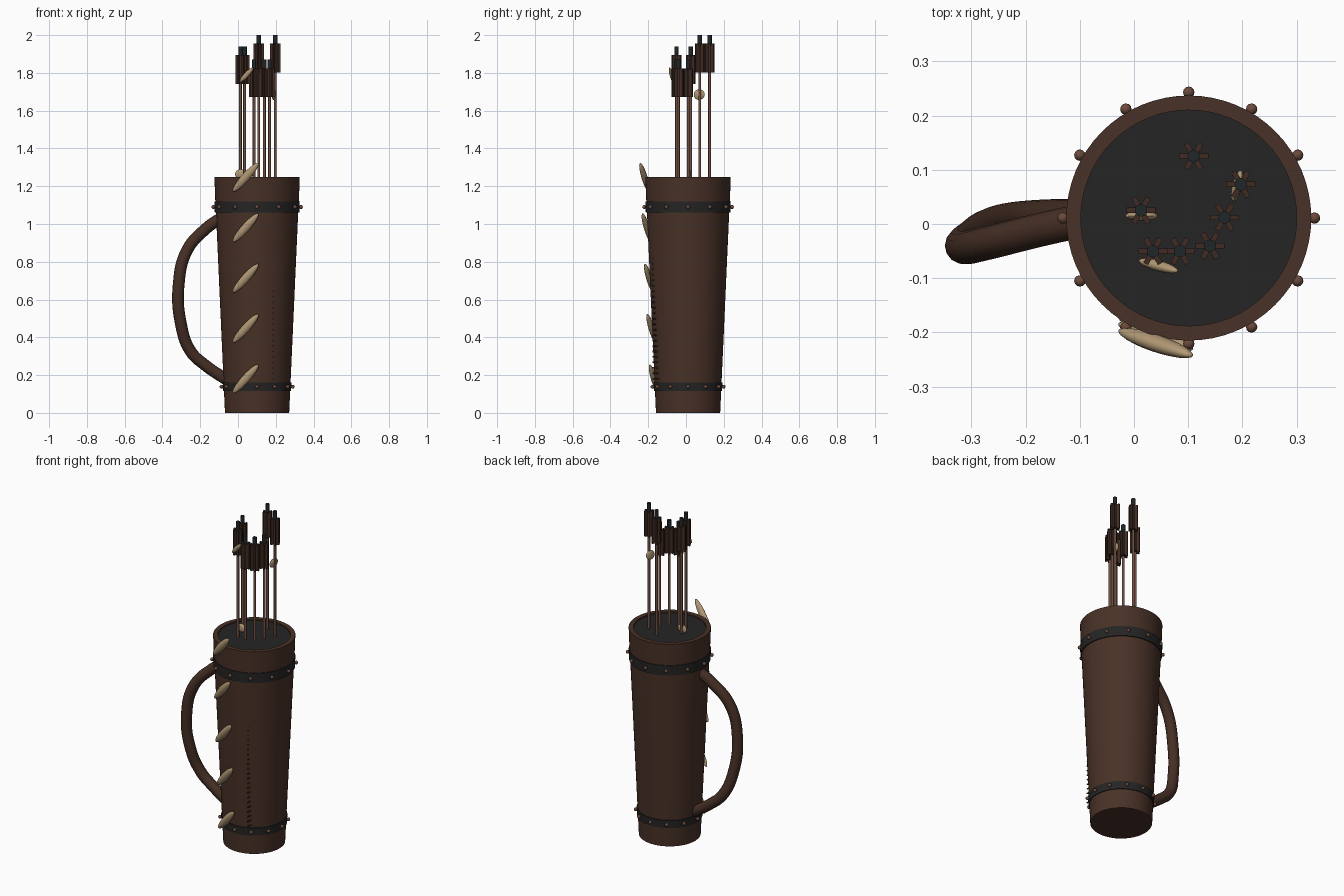
import bpy, bmesh, math
from mathutils import Vector, Matrix

if "Cube" in bpy.data.objects:
    bpy.data.objects.remove(bpy.data.objects["Cube"])

CX, CY = 0.101, 0.011          # quiver axis


def mat(name, rgb):
    m = bpy.data.materials.new(name)
    m.diffuse_color = (*rgb, 1)
    m.use_nodes = True
    m.node_tree.nodes["Principled BSDF"].inputs["Base Color"].default_value = m.diffuse_color
    return m


LEATHER = mat("brown leather", (0.066, 0.031, 0.020))
STRAP = mat("strap leather", (0.060, 0.028, 0.018))
BLACK = mat("black leather", (0.018, 0.018, 0.018))
COPPER = mat("copper rivet", (0.15, 0.07, 0.045))
WOOD = mat("arrow wood", (0.16, 0.08, 0.055))
FEATHER = mat("dark feather", (0.05, 0.024, 0.016))
NOCK = mat("nock", (0.014, 0.019, 0.022))
BONE = mat("pale bone", (0.45, 0.32, 0.18))


def finish(name, bm, material, smooth=True):
    bmesh.ops.recalc_face_normals(bm, faces=bm.faces)
    me = bpy.data.meshes.new(name)
    bm.to_mesh(me)
    bm.free()
    me.materials.append(material)
    ob = bpy.data.objects.new(name, me)
    bpy.context.collection.objects.link(ob)
    if smooth:
        bpy.context.view_layer.objects.active = ob
        ob.select_set(True)
        bpy.ops.object.shade_smooth_by_angle(angle=math.radians(40))
        ob.select_set(False)
    return ob


def lathe(name, profile, material, closed=False, n=64):
    """Spin an (r, z) profile around the quiver axis."""
    bm = bmesh.new()
    rings = [[bm.verts.new((CX + r * math.cos(2 * math.pi * i / n),
                            CY + r * math.sin(2 * math.pi * i / n), z))
              for i in range(n)] for r, z in profile]
    pairs = list(zip(rings, rings[1:]))
    if closed:
        pairs.append((rings[-1], rings[0]))
    for a, b in pairs:
        for i in range(n):
            j = (i + 1) % n
            bm.faces.new((a[i], a[j], b[j], b[i]))
    if not closed:
        bm.faces.new(rings[0])
        bm.faces.new(rings[-1])
    return finish(name, bm, material)


def cyl(bm, p, r, z0, z1, n=12):
    bmesh.ops.create_cone(bm, cap_ends=True, segments=n, radius1=r, radius2=r, depth=z1 - z0,
                          matrix=Matrix.Translation((p[0], p[1], (z0 + z1) / 2)))


def radius(z):
    return 0.170 + 0.045 * z


# quiver body, collar and dark filling
lathe("quiver_body", [(0.170, 0), (radius(1.1), 1.1)], LEATHER)
lathe("quiver_collar", [(0.219, 1.06), (0.226, 1.25), (0.199, 1.25), (0.199, 1.08)], LEATHER, True)
lathe("quiver_opening", [(0.2, 1.09), (0.2, 1.242)], BLACK)

# riveted bands
for name, z0, z1, r0, r1 in (("lower", 0.115, 0.162, 0.180, 0.182), ("upper", 1.06, 1.12, 0.224, 0.226)):
    lathe(name + "_band", [(r0, z0), (r1, z1), (r1 - 0.02, z1), (r0 - 0.02, z0)], BLACK, True)
    bm = bmesh.new()
    for i in range(12):
        a = i * math.pi / 6
        r = (r0 + r1) / 2 + 0.007
        bmesh.ops.create_uvsphere(bm, u_segments=12, v_segments=8, radius=0.0105,
                                  matrix=Matrix.Translation((CX + r * math.cos(a), CY + r * math.sin(a), (z0 + z1) / 2)))
    finish(name + "_rivets", bm, COPPER)

# front stitching
bm = bmesh.new()
for i in range(25):
    m = Matrix.Translation((0.187, -0.16, 0.18 + i * 0.029)) @ Matrix.Rotation(math.pi / 2, 4, 'X')
    bmesh.ops.create_cone(bm, cap_ends=True, segments=8, radius1=0.004, radius2=0.004, depth=0.034, matrix=m)
finish("front_stitches", bm, LEATHER)

# carrying strap
path = [(-0.07, 0.012, 1.045), (-0.17, -0.010, 0.975), (-0.27, -0.035, 0.86), (-0.314, -0.043, 0.68),
        (-0.302, -0.025, 0.47), (-0.25, 0.004, 0.325), (-0.17, 0.014, 0.25), (-0.06, 0.014, 0.175)]
cu = bpy.data.curves.new("carry_strap", 'CURVE')
cu.dimensions = '3D'
cu.bevel_depth = 0.031
cu.bevel_resolution = 5
cu.use_fill_caps = True
sp = cu.splines.new('BEZIER')
sp.bezier_points.add(len(path) - 1)
for bp, p in zip(sp.bezier_points, path):
    bp.co = p
    bp.handle_left_type = bp.handle_right_type = 'AUTO'
cu.materials.append(STRAP)
bpy.context.collection.objects.link(bpy.data.objects.new("carry_strap", cu))

# arrows: x, y, height of the tip of the nock
arrows = [(0.11, 0.125, 2.0), (0.197, 0.073, 2.0), (0.013, 0.025, 1.94), (0.035, -0.05, 1.94),
          (0.167, 0.012, 1.87), (0.14, -0.04, 1.87), (0.085, -0.05, 1.87)]
shafts, vanes, nocks = bmesh.new(), bmesh.new(), bmesh.new()
for x, y, top in arrows:
    cyl(shafts, (x, y), 0.0075, 1.22, top - 0.04)
    cyl(nocks, (x, y), 0.0115, top - 0.055, top)
    for k in range(6):
        m = (Matrix.Translation((x, y, top - 0.122)) @ Matrix.Rotation(k * math.pi / 3, 4, 'Z')
             @ Matrix.Translation((0.016, 0, 0)) @ Matrix.Diagonal((0.022, 0.010, 0.153, 1)))
        bmesh.ops.create_cube(vanes, size=1, matrix=m)
finish("arrow_shafts", shafts, WOOD)
finish("arrow_fletching", vanes, FEATHER, False)
finish("arrow_nocks", nocks, NOCK)


def tooth(bm, c, axis, length, width, thick, out=(0, -1, 0)):
    """Flattened pointed ellipsoid along an axis, flat side facing out."""
    a = Vector(axis).normalized()
    s = a.cross(Vector(out)).normalized()
    t = a.cross(s)
    m = Matrix((s, t, a)).transposed().to_4x4()
    m = Matrix.Translation(c) @ m @ Matrix.Diagonal((width / 2, thick / 2, length / 2, 1))
    bmesh.ops.create_uvsphere(bm, u_segments=16, v_segments=12, radius=1, matrix=m)


# pale teeth laced up the front
bm = bmesh.new()
for z in (0.18, 0.447, 0.713, 0.98, 1.247):
    r = radius(z)
    tooth(bm, (0.04, CY - math.sqrt(r * r - 0.061 ** 2) - 0.013, z), (0.13, -0.045, 0.145), 0.206, 0.044, 0.032)
finish("front_teeth", bm, BONE)

# small pale charms on the arrows
bm = bmesh.new()
tooth(bm, (0.045, -0.077, 1.79), (0.07, -0.02, 0.075), 0.105, 0.026, 0.02)
tooth(bm, (0.19, 0.07, 1.685), (0.008, 0.03, 0.01), 0.06, 0.056, 0.018, (1, 0, 0))
tooth(bm, (0.014, 0.015, 1.265), (1, 0, 0.1), 0.06, 0.05, 0.018)
finish("arrow_charms", bm, BONE)
